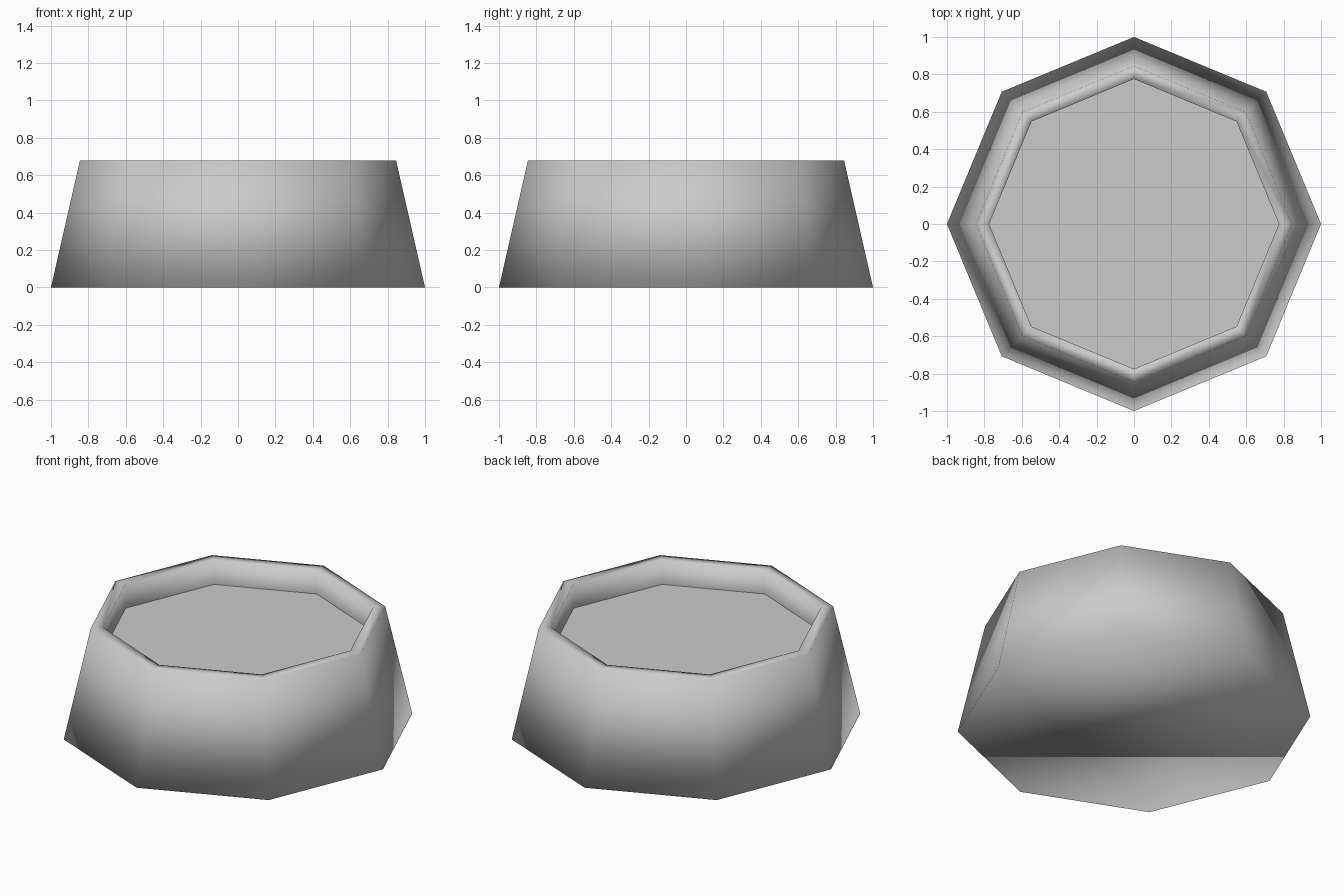
import bpy, bmesh
from math import cos, sin, pi

if "Cube" in bpy.data.objects:
    bpy.data.objects.remove(bpy.data.objects["Cube"])

SIDES = 8


def ring(bm, radius, z):
    return [bm.verts.new((radius * cos(2 * pi * i / SIDES),
                          radius * sin(2 * pi * i / SIDES), z))
            for i in range(SIDES)]


def finish(bm, name, smooth):
    for f in bm.faces:
        f.smooth = smooth
    me = bpy.data.meshes.new(name)
    bm.to_mesh(me)
    bm.free()
    ob = bpy.data.objects.new(name, me)
    bpy.context.collection.objects.link(ob)
    return ob


# Pot: base, tapered wall, flat rim and straight inner wall, smooth all over
bm = bmesh.new()
profile = [(1.0, 0.0), (0.845, 0.68), (0.775, 0.68), (0.775, 0.53)]
rings = [ring(bm, r, z) for r, z in profile]
for low, high in zip(rings, rings[1:]):
    for i in range(SIDES):
        j = (i + 1) % SIDES
        bm.faces.new((low[i], low[j], high[j], high[i]))
bm.faces.new(rings[0][::-1])
finish(bm, "pot", True)

# Soil: flat octagonal filling
bm = bmesh.new()
bm.faces.new(ring(bm, 0.775, 0.53))
finish(bm, "soil", False)
